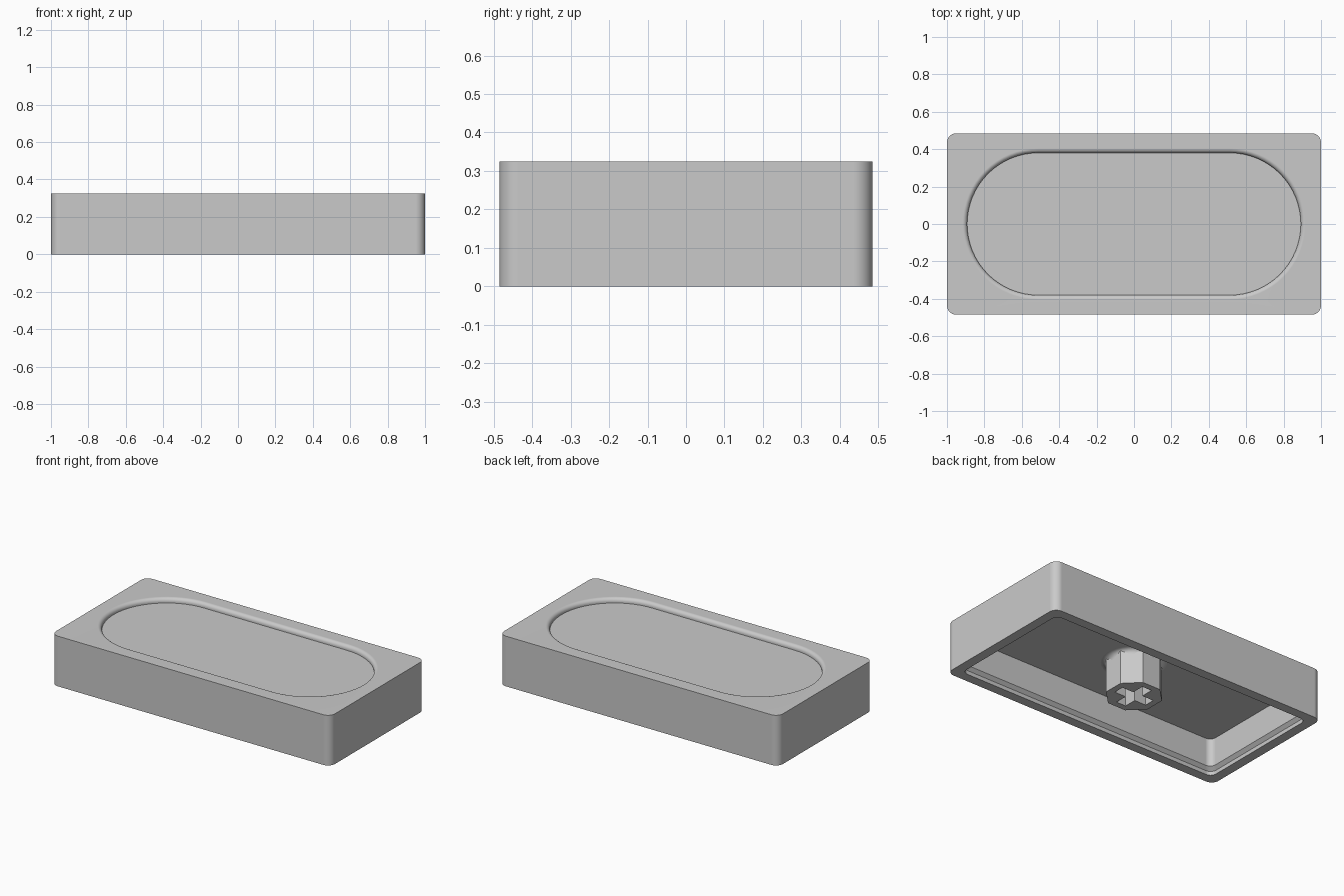
import bpy
import bmesh
import math

cube = bpy.data.objects.get("Cube")
if cube:
    bpy.data.objects.remove(cube, do_unlink=True)

# Single grey plastic
grey = bpy.data.materials.new("grey plastic")
grey.use_nodes = True
color = (0.59, 0.59, 0.59, 1)
grey.diffuse_color = color
grey.node_tree.nodes["Principled BSDF"].inputs["Base Color"].default_value = color

HX, HY, TOP = 1.0, 0.485, 0.325
CEILING, FLOOR = 0.225, 0.295


def rounded_ring(hx, hy, r, z, steps=16):
    """Rounded rectangle outline; r equal to hy gives a stadium."""
    pts = []
    for k, (sx, sy) in enumerate([(1, 1), (-1, 1), (-1, -1), (1, -1)]):
        for i in range(steps + 1):
            a = math.pi / 2 * (k + i / steps)
            pts.append((sx * (hx - r) + r * math.cos(a),
                        sy * (hy - r) + r * math.sin(a), z))
    return pts


def polygon_ring(apothem, z, sides):
    r = apothem / math.cos(math.pi / sides)
    return [(r * math.cos(math.tau * (i + 0.5) / sides),
             r * math.sin(math.tau * (i + 0.5) / sides), z) for i in range(sides)]


def loft(name, rings):
    """Skin a stack of matching outlines and cap both ends."""
    bm = bmesh.new()
    loops = [[bm.verts.new(p) for p in ring] for ring in rings]
    n = len(loops[0])
    for a, b in zip(loops, loops[1:]):
        for i in range(n):
            j = (i + 1) % n
            bm.faces.new((a[i], a[j], b[j], b[i]))
    bm.faces.new(loops[0][::-1])
    bm.faces.new(loops[-1])
    bmesh.ops.remove_doubles(bm, verts=bm.verts, dist=1e-5)
    bmesh.ops.recalc_face_normals(bm, faces=bm.faces)
    mesh = bpy.data.meshes.new(name)
    bm.to_mesh(mesh)
    bm.free()
    mesh.materials.append(grey)
    obj = bpy.data.objects.new(name, mesh)
    bpy.context.collection.objects.link(obj)
    return obj


def shade(obj):
    """Smooth the rounded parts while keeping large faces flat."""
    bpy.ops.object.select_all(action="DESELECT")
    obj.select_set(True)
    bpy.context.view_layer.objects.active = obj
    bpy.ops.object.shade_smooth_by_angle(angle=math.radians(30))
    weighted = obj.modifiers.new("flat_face_normals", "WEIGHTED_NORMAL")
    weighted.keep_sharp = True


def inset(t, r, z):
    return rounded_ring(HX - t, HY - t, r, z)


# Cap shell: ceiling, inner wall, chamfered lip, outer wall, top
shell = [inset(0.082, 0.04, CEILING), inset(0.082, 0.04, 0.045),
         inset(0.062, 0.04, 0.025), inset(0.062, 0.04, 0),
         inset(0, 0.05, 0), inset(0, 0.05, TOP)]

# Stadium recess with a rounded rim and a flat floor
FILLET = 0.024
for i in range(7):
    a = math.pi / 2 * i / 6
    grow = FILLET * (1 - math.sin(a))
    shell.append(rounded_ring(0.892 + grow, 0.38 + grow, 0.38 + grow,
                              TOP - FILLET * (1 - math.cos(a))))
shell.append(rounded_ring(0.892, 0.38, 0.38, FLOOR))
shade(loft("cap_shell", shell))

# Octagonal stem, sunk slightly into the ceiling
STEM = 0.156
SUNK = CEILING + 0.01
stem = loft("stem", [polygon_ring(STEM, z, 8) for z in (0, SUNK)])

# Cross-shaped socket cut into the stem
for name, hx, hy in (("socket_cutter_x", 0.116, 0.034), ("socket_cutter_y", 0.034, 0.116)):
    cutter = loft(name, [rounded_ring(hx, hy, 0, z, 1) for z in (-0.05, 0.19)])
    cut = stem.modifiers.new(name, "BOOLEAN")
    cut.operation = "DIFFERENCE"
    cut.solver = "EXACT"
    cut.object = cutter
    bpy.context.view_layer.objects.active = stem
    bpy.ops.object.modifier_apply(modifier=name)
    bpy.data.objects.remove(cutter, do_unlink=True)
shade(stem)

# Round fillet where the stem meets the ceiling
FLARE = 0.035
flare_rings = []
for i in range(7):
    a = math.pi / 2 * i / 6
    flare_rings.append(polygon_ring(STEM + FLARE * (1 - math.cos(a)),
                                    CEILING - FLARE * (1 - math.sin(a)), 32))
flare_rings.append(polygon_ring(STEM + FLARE, SUNK, 32))
shade(loft("stem_flare", flare_rings))
